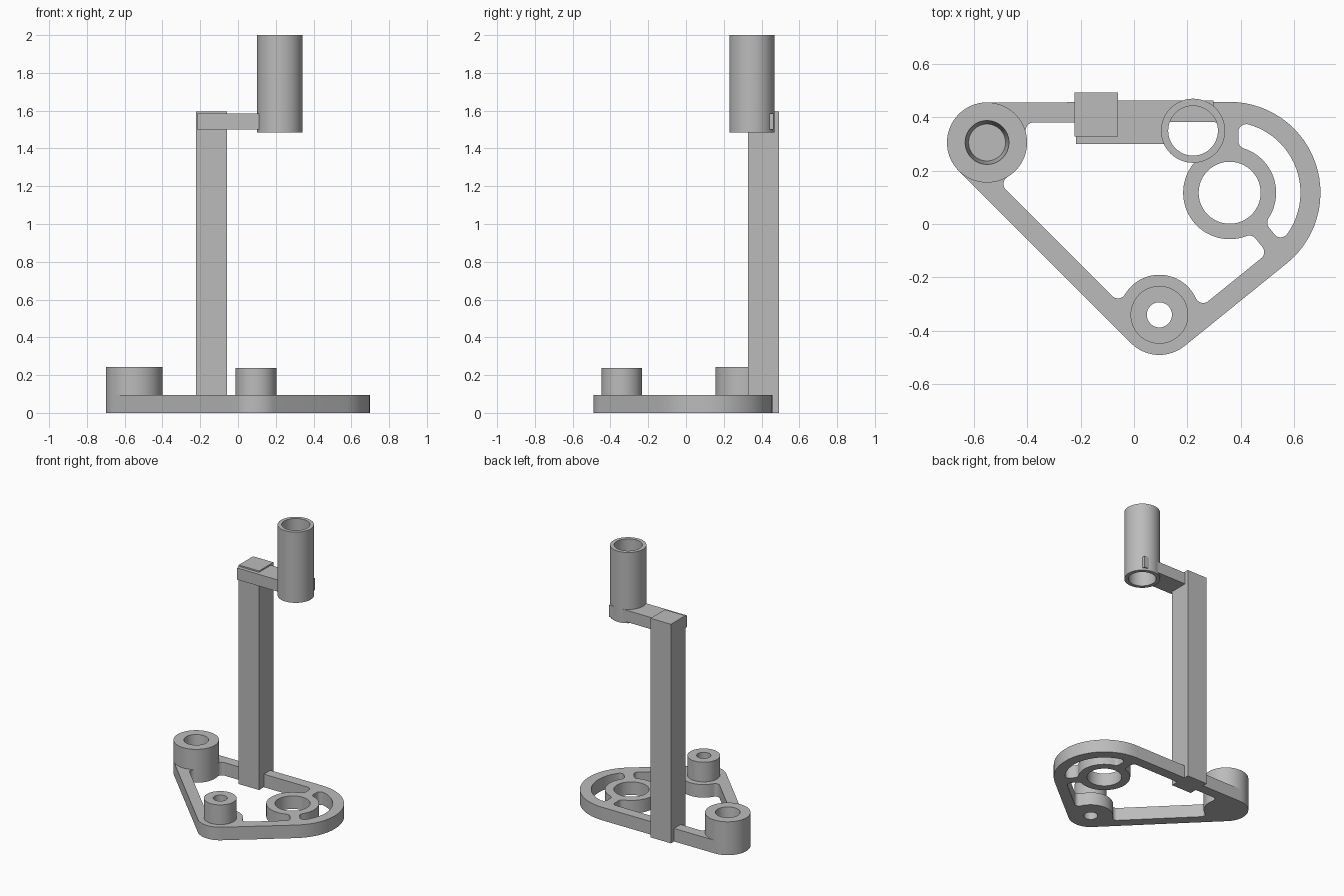
import bpy, bmesh, math
from mathutils import Vector

if "Cube" in bpy.data.objects:
    bpy.data.objects.remove(bpy.data.objects["Cube"], do_unlink=True)

grey = bpy.data.materials.new("plain_grey")
grey.use_nodes = True
grey.diffuse_color = (0.5, 0.5, 0.5, 1)
grey.node_tree.nodes["Principled BSDF"].inputs["Base Color"].default_value = (0.5, 0.5, 0.5, 1)


def finish(name, mesh):
    """Clean the mesh, link it and smooth its curved faces."""
    bm = bmesh.new()
    bm.from_mesh(mesh)
    bmesh.ops.remove_doubles(bm, verts=bm.verts, dist=1e-5)
    bmesh.ops.recalc_face_normals(bm, faces=bm.faces)
    bm.to_mesh(mesh)
    bm.free()
    mesh.materials.clear()
    mesh.materials.append(grey)
    for p in mesh.polygons:
        p.material_index = 0
    obj = bpy.data.objects.new(name, mesh)
    bpy.context.scene.collection.objects.link(obj)
    bpy.ops.object.select_all(action='DESELECT')
    obj.select_set(True)
    bpy.context.view_layer.objects.active = obj
    bpy.ops.object.shade_smooth_by_angle(angle=math.radians(30))
    return obj


def arc(c, r, a0, a1):
    n = max(1, math.ceil(abs(a1 - a0) / 0.09))
    return [c + r * Vector((math.cos(a), math.sin(a)))
            for a in (a0 + (a1 - a0) * i / n for i in range(n + 1))]


def belt(circles):
    """Outline running tangentially round circles; negative radii turn clockwise."""
    normals = []
    for (c1, r1), (c2, r2) in zip(circles, circles[1:] + circles[:1]):
        d = c2 - c1
        ratio = max(-1, min(1, (r1 - r2) / d.length))
        normals.append(math.atan2(d.y, d.x) - math.acos(ratio))
    points = []
    for i, (c, r) in enumerate(circles):
        sign = 1 if r > 0 else -1
        sweep = (sign * (normals[i] - normals[i - 1])) % math.tau
        if sweep > 6.2:
            sweep = 0
        points += arc(c, r, normals[i - 1], normals[i - 1] + sign * sweep)
    return points


def extrude(name, outlines, z0, z1):
    """Solid from an outer outline and any hole outlines."""
    curve = bpy.data.curves.new(name + "_outline", 'CURVE')
    curve.dimensions = '2D'
    curve.fill_mode = 'BOTH'
    curve.extrude = (z1 - z0) / 2
    for outline in outlines:
        pts = [p for i, p in enumerate(outline) if (p - outline[i - 1]).length > 5e-4]
        spline = curve.splines.new('POLY')
        spline.points.add(len(pts) - 1)
        for sp, p in zip(spline.points, pts):
            sp.co = (p.x, p.y, 0, 1)
        spline.use_cyclic_u = True
    temp = bpy.data.objects.new(name + "_outline", curve)
    bpy.context.scene.collection.objects.link(temp)
    dg = bpy.context.evaluated_depsgraph_get()
    mesh = bpy.data.meshes.new_from_object(temp.evaluated_get(dg))
    bpy.data.objects.remove(temp, do_unlink=True)
    for v in mesh.vertices:
        v.co.z += (z0 + z1) / 2
    mesh.name = name
    return finish(name, mesh)


def ring(name, c, profile, n=72):
    """Closed (radius, z) profile turned about a vertical axis."""
    verts = [(c.x + r * math.cos(math.tau * i / n), c.y + r * math.sin(math.tau * i / n), z)
             for i in range(n) for r, z in profile]
    k = len(profile)
    faces = [(i * k + j, (i + 1) % n * k + j, (i + 1) % n * k + (j + 1) % k, i * k + (j + 1) % k)
             for i in range(n) for j in range(k)]
    mesh = bpy.data.meshes.new(name)
    mesh.from_pydata(verts, [], faces)
    return finish(name, mesh)


def rect(x0, x1, y0, y1):
    return [Vector(p) for p in ((x0, y0), (x1, y0), (x1, y1), (x0, y1))]


# Plate layout: two boss corners and one large round end
A, B, C = Vector((-0.55, 0.305)), Vector((0.095, -0.34)), Vector((0.358, 0.117))
END, BOSS, HUB, BAR, FIL, SPOKE = 0.34, 0.15, 0.174, 0.075, 0.03, 0.0325
PLATE = 0.095

d = C - B
ang = math.atan2(d.y, d.x) - math.acos((BOSS - END) / d.length)
n_bc = Vector((math.cos(ang), math.sin(ang)))     # outward from the right bar
t_bc = Vector((-n_bc.y, n_bc.x))
t_ab = (B - A).normalized()
n_ab = Vector((t_ab.y, -t_ab.x))
up, right = Vector((0, 1)), Vector((1, 0))

# Fillet centres beside the bosses and the two spokes
off = BOSS - BAR - FIL
run = math.sqrt((BOSS + FIL) ** 2 - off ** 2)
side = SPOKE + FIL
rim = END - BAR - FIL
near = math.sqrt((HUB + FIL) ** 2 - side ** 2)
far = math.sqrt(rim ** 2 - side ** 2)

window = belt([
    (A, -BOSS), (A + t_ab * run + n_ab * off, FIL),
    (B - t_ab * run + n_ab * off, FIL), (B, -BOSS),
    (B + t_bc * run + n_bc * off, FIL),
    (C + n_bc * rim - t_bc * side, FIL), (C + n_bc * near - t_bc * side, FIL),
    (C, -HUB), (C + up * near - right * side, FIL), (C + up * rim - right * side, FIL),
    (A + right * run + up * off, FIL)])
slot = belt([
    (C, END - BAR), (C + up * far + right * side, FIL), (C + up * near + right * side, FIL),
    (C, -HUB), (C + n_bc * near + t_bc * side, FIL), (C + n_bc * far + t_bc * side, FIL)])
extrude("base_plate", [belt([(A, BOSS), (B, BOSS), (C, END)]), window, slot,
                       arc(C, 0.116, 0, math.tau), arc(B, 0.047, 0, math.tau)], 0, PLATE)

# Bosses: a wide one with a tapered blind hole, a small one bored through
ring("wide_boss", A, [(BOSS, PLATE), (BOSS, 0.243), (0.082, 0.243), (0.069, PLATE)])
ring("small_boss", B, [(0.108, PLATE), (0.108, 0.238), (0.047, 0.238), (0.047, PLATE)])

# Upright post
extrude("post", [rect(-0.223, -0.059, 0.327, 0.492)], 0, 1.595)

# Open tube at the top
T = Vector((0.221, 0.349))
ring("tube", T, [(0.12, 1.485), (0.12, 2.0), (0.093, 2.0), (0.093, 1.485)])

# Arm from post to tube, hollowed so that the bore stays clear
x0, x1, y0, y1 = -0.218, 0.297, 0.30, 0.463
cut = 0.106
start = math.pi - math.asin((y0 - T.y) / cut)
stop = math.acos((x1 - T.x) / cut)
corners = rect(x0, x1, y0, y1)
extrude("arm", [[corners[0]] + arc(T, cut, start, stop) + corners[2:]], 1.5, 1.585)
